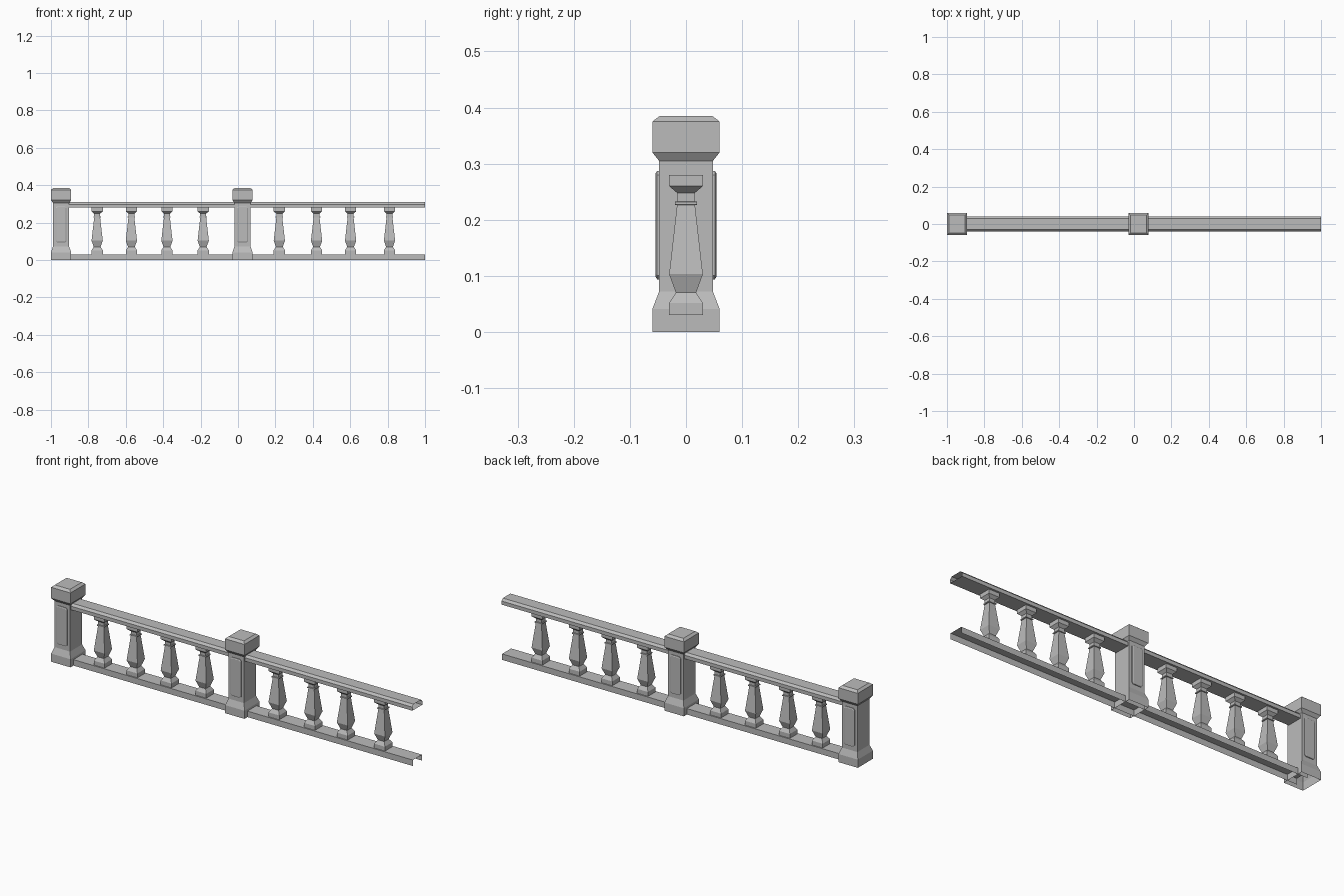
import bpy, bmesh

cube = bpy.data.objects.get("Cube")
if cube:
    bpy.data.objects.remove(cube, do_unlink=True)

stone = bpy.data.materials.new("grey stone")
stone.use_nodes = True
colour = (0.5, 0.5, 0.5, 1)
stone.diffuse_color = colour
stone.node_tree.nodes["Principled BSDF"].inputs["Base Color"].default_value = colour


def loft(name, rings, location, cap_start=False, cap_end=False, closed=True):
    """Skin a list of matching point rings into one flat-shaded part."""
    bm = bmesh.new()
    loops = [[bm.verts.new(p) for p in ring] for ring in rings]
    n = len(loops[0])
    for a, b in zip(loops, loops[1:]):
        for i in range(n if closed else n - 1):
            j = (i + 1) % n
            bm.faces.new((a[i], a[j], b[j], b[i]))
    if cap_start:
        bm.faces.new(loops[0][::-1])
    if cap_end:
        bm.faces.new(loops[-1])
    bmesh.ops.recalc_face_normals(bm, faces=bm.faces)
    mesh = bpy.data.meshes.new(name)
    bm.to_mesh(mesh)
    bm.free()
    mesh.materials.append(stone)
    obj = bpy.data.objects.new(name, mesh)
    obj.location = location
    bpy.context.collection.objects.link(obj)
    return obj


def square_rings(profile, x_ratio=1):
    return [[(sx * r * x_ratio, sy * r, z)
             for sx, sy in ((-1, -1), (1, -1), (1, 1), (-1, 1))]
            for r, z in profile]


def panel_ring(half, low, high, cut, y):
    return [(-half, y, low + cut), (-half + cut, y, low), (half - cut, y, low),
            (half, y, low + cut), (half, y, high - cut), (half - cut, y, high),
            (-half + cut, y, high), (-half, y, high - cut)]


# Posts: half width against height, open underneath
post_profile = [(0.06, 0), (0.06, 0.041), (0.048, 0.072), (0.048, 0.305),
                (0.06, 0.32), (0.06, 0.375), (0.047, 0.385)]
for x, label in ((-0.946, "end"), (0.024, "middle")):
    loft(label + "_post", square_rings(post_profile, 0.9), (x, 0, 0), cap_end=True)
    # Raised panels with a narrow bevel, front and back
    for side, face in ((-1, "front"), (1, "back")):
        rings = [panel_ring(0.029, 0.094, 0.287, 0.007, side * 0.047),
                 panel_ring(0.029, 0.094, 0.287, 0.007, side * 0.0515),
                 panel_ring(0.025, 0.098, 0.283, 0.006, side * 0.054)]
        loft(f"{label}_post_{face}_panel", rings, (x, 0, 0), cap_end=True)

# Balusters: square section, turned-style outline
baluster_profile = [(0.03, 0.03), (0.03, 0.052), (0.018, 0.07), (0.03, 0.103),
                    (0.016, 0.226), (0.02, 0.227), (0.02, 0.232), (0.016, 0.233),
                    (0.016, 0.248), (0.03, 0.26), (0.03, 0.28)]
for i, x in enumerate((-0.753, -0.57, -0.38, -0.186, 0.221, 0.42, 0.602, 0.81)):
    loft(f"baluster_{i + 1}", square_rings(baluster_profile), (x, 0, 0),
         cap_start=True, cap_end=True)


# Rails: hollow sections running the whole length, open at the ends
def rail(name, section, closed):
    loft(name, [[(x, y, z) for y, z in section] for x in (-0.946, 1)],
         (0, 0, 0), closed=closed)


rail("hand_rail", [(-0.04, 0.28), (-0.04, 0.298), (-0.03, 0.309),
                   (0.03, 0.309), (0.04, 0.298), (0.04, 0.28)], True)
rail("bottom_rail", [(-0.036, 0), (-0.036, 0.03), (0.036, 0.03), (0.036, 0)], False)
